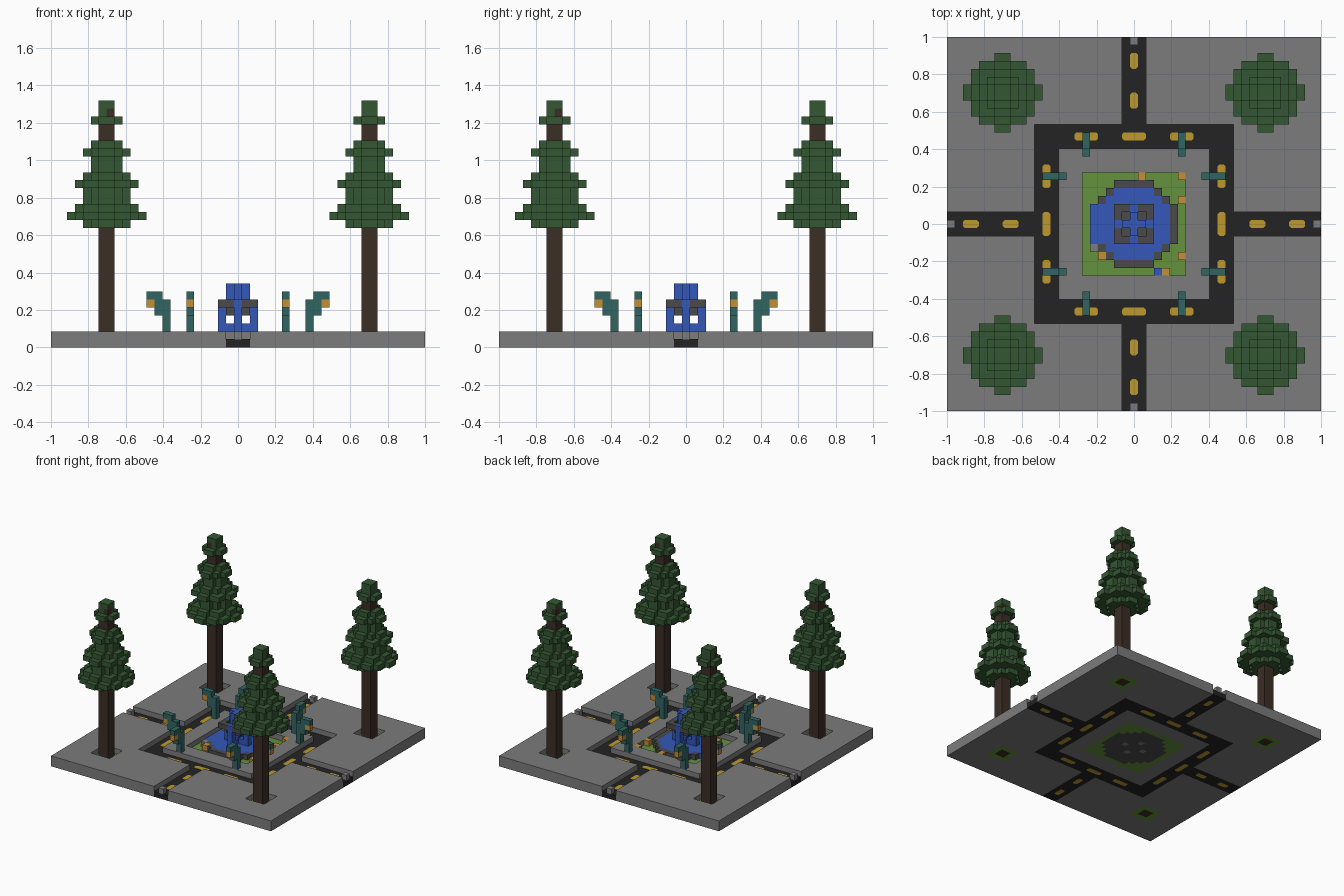
import bpy, bmesh
from mathutils import Matrix

if "Cube" in bpy.data.objects:
    bpy.data.objects.remove(bpy.data.objects["Cube"], do_unlink=True)

N = 23                  # cells run from -N to N
V = 2 / (2 * N + 1)     # cell size


def material(name, *srgb):
    rgb = [(c / 255 / 12.92) if c < 11 else ((c / 255 + 0.055) / 1.055) ** 2.4 for c in srgb]
    m = bpy.data.materials.new(name)
    m.use_nodes = True
    m.diffuse_color = (*rgb, 1)
    m.node_tree.nodes["Principled BSDF"].inputs["Base Color"].default_value = (*rgb, 1)
    return m


paving = material("paving grey", 124, 124, 124)
asphalt = material("asphalt black", 35, 35, 35)
paint = material("road yellow", 190, 153, 45)
grass = material("grass green", 100, 146, 62)
water = material("water blue", 52, 88, 186)
stone = material("dark stone", 74, 74, 77)
iron = material("teal iron", 49, 101, 98)
amber = material("amber", 194, 142, 56)
bark = material("bark brown", 60, 46, 37)
leaf = material("leaf green", 53, 87, 51)


def finish(name, bm, mat):
    mesh = bpy.data.meshes.new(name)
    bm.to_mesh(mesh)
    bm.free()
    mesh.materials.append(mat)
    ob = bpy.data.objects.new(name, mesh)
    bpy.context.collection.objects.link(ob)
    return ob


def blocks(name, cells, mat):
    """Skin a set of grid cells with only its outer faces."""
    cells = set(cells)
    bm = bmesh.new()
    verts = {}

    def vert(p):
        if p not in verts:
            verts[p] = bm.verts.new(((p[0] - 0.5) * V, (p[1] - 0.5) * V, p[2] * V))
        return verts[p]

    for c in cells:
        for axis in range(3):
            for side in (0, 1):
                n = list(c)
                n[axis] += 2 * side - 1
                if tuple(n) in cells:
                    continue
                u, w = (axis + 1) % 3, (axis + 2) % 3
                ring = []
                for a, b in ((0, 0), (1, 0), (1, 1), (0, 1)):
                    p = list(c)
                    p[axis] += side
                    p[u] += a
                    p[w] += b
                    ring.append(vert(tuple(p)))
                bm.faces.new(ring if side else ring[::-1])
    bmesh.ops.dissolve_limit(bm, angle_limit=0.01, verts=bm.verts[:], edges=bm.edges[:])
    return finish(name, bm, mat)


def box(x0, x1, y0, y1, z0, z1):
    return {(x, y, z) for x in range(x0, x1 + 1)
            for y in range(y0, y1 + 1) for z in range(z0, z1 + 1)}


def turn(cells, k):
    """Quarter turns about the centre."""
    for _ in range(k):
        cells = {(-y, x, z) for x, y, z in cells}
    return cells


def around(cells):
    return set().union(*(turn(cells, k) for k in range(4)))


# Ground plan: ring road with four arms, garden square, tree pits
pits = around(box(-18, -15, -18, -15, 0, 1))
trunk_feet = around(box(-17, -16, -17, -16, 0, 1))
garden = box(-6, 6, -6, 6, 0, 1)
ring = box(-12, 12, -12, 12, 0, 1) - box(-9, 9, -9, 9, 0, 1)
arms = around(box(-1, 1, -N, -13, 0, 1))
roads = ring | arms
pond = {c for c in garden if c[0] ** 2 + c[1] ** 2 <= 30}
footings = around({(2, 0, 0)})


def layer(cells, z):
    return {c for c in cells if c[2] == z}


blocks("pavement", box(-N, N, -N, N, 0, 1) - pits - garden - roads, paving)
blocks("road", layer(roads, 0), asphalt)
blocks("end_bollards", around({(0, -N, 1)}), paving)
blocks("garden_grass", layer(garden - pond, 0), grass)
blocks("tree_pit_grass", layer(pits - trunk_feet, 0), grass)

# Pond floor, rim and water; the water spills over the rim on one side
rim = {c for c in layer(pond, 1) if c[0] ** 2 + c[1] ** 2 >= 25 and c[0] > -5}
blocks("pond_floor", layer(pond, 0) - footings, stone)
blocks("pond_footings", footings, paving)
blocks("pond_rim", rim, stone)
blocks("pond_water", layer(pond, 1) - rim, water)

# Fountain: raised bowl with a central jet and four falling streams
bowl_ring = box(-2, 2, -2, 2, 5, 5) - box(-1, 1, -1, 1, 5, 5) - around({(2, 0, 5)})
blocks("fountain_bowl", bowl_ring | (box(-1, 1, -1, 1, 4, 4) - {(0, 0, 4)}), stone)
jet = box(0, 0, 0, 0, 2, 7)
jet |= around(box(2, 2, 0, 0, 2, 5) | {(1, 0, 2)} | box(1, 1, 0, 0, 5, 7))
blocks("fountain_water", jet, water)

# Flowers and loose blocks in the garden
blocks("flowers", {(x, y, 1) for x, y in
                   ((1, 6), (6, 6), (6, 3), (6, -4), (4, -6), (-4, -4))}, amber)
blocks("blue_flower", {(3, -6, 1)}, water)
blocks("garden_stone", {(-5, -3, 1)}, paving)


# Road dashes with clipped corners
def dash(name, x, y, length, k):
    bm = bmesh.new()
    bmesh.ops.create_cube(bm, size=1)
    bmesh.ops.scale(bm, vec=(length * V, V, V + 0.004), verts=bm.verts)
    upright = [e for e in bm.edges
               if abs(e.verts[0].co.z - e.verts[1].co.z) > V / 2]
    bmesh.ops.bevel(bm, geom=upright, offset=0.01, segments=1, affect='EDGES')
    bmesh.ops.translate(bm, vec=(x * V, y * V, V / 2 + 0.001), verts=bm.verts)
    bmesh.ops.rotate(bm, matrix=Matrix.Rotation(k * 1.5707963, 3, 'Z'), verts=bm.verts)
    finish(name, bm, paint)


for k in range(4):
    for x in (-6, 0, 6):
        dash("ring_dash", x, 11, 3, k)
    for x in (15.5, 20.5):
        dash("arm_dash", x, 0, 2, k)

# Street lamps lean out over the ring road, two on each side
for k in range(4):
    for x in (-6, 6):
        post = box(x, x, 9, 9, 2, 5) | box(x, x, 10, 10, 4, 6) | {(x, 11, 6)}
        blocks("lamp_post", turn(post, k), iron)
        blocks("lamp_light", turn({(x, 11, 5)}, k), amber)

# Trees: tall trunk with stacked round tiers of leaves
tiers = dict(zip(range(15, 26), (3, 5, 4, 3, 3, 4, 3, 2, 2, 3, 2)))
tiers.update({28: 2, 29: 1, 30: 1})
trunk = box(-17, -16, -17, -16, 0, 28) | {(-16, -17, 29)}
crown = {(x, y, z) for z, r in tiers.items()
         for x in range(-22, -10) for y in range(-22, -10)
         if (x + 16.5) ** 2 + (y + 16.5) ** 2 <= max(r - 0.4, 0.8) ** 2}
for k in range(4):
    blocks("tree_trunk", turn(trunk, k), bark)
    blocks("tree_crown", turn(crown - trunk, k), leaf)
